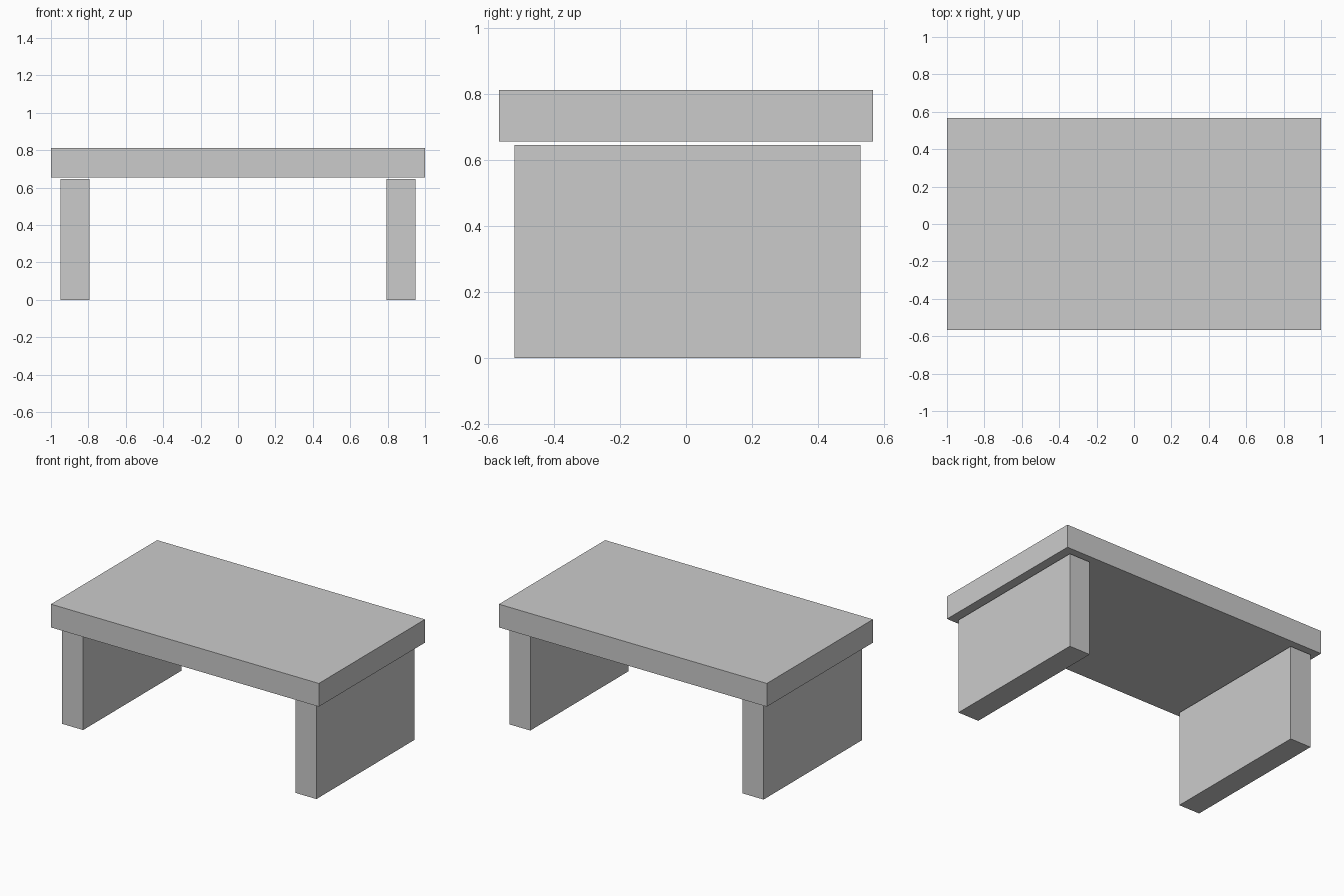
import bpy

if "Cube" in bpy.data.objects:
    bpy.data.objects.remove(bpy.data.objects["Cube"])


def box(name, lo, hi):
    """Axis-aligned box between two corners."""
    centre = [(a + b) / 2 for a, b in zip(lo, hi)]
    bpy.ops.mesh.primitive_cube_add(size=1, location=centre)
    obj = bpy.context.object
    obj.name = name
    obj.scale = [b - a for a, b in zip(lo, hi)]
    bpy.ops.object.transform_apply(location=False, rotation=False, scale=True)
    return obj


# Thick slab top
box("table_top", (-1, -0.566, 0.655), (1, 0.566, 0.812))

# Panel legs, ending just below the top
LEG_IN, LEG_OUT = 0.793, 0.949
box("left_leg", (-LEG_OUT, -0.519, 0), (-LEG_IN, 0.528, 0.645))
box("right_leg", (LEG_IN, -0.519, 0), (LEG_OUT, 0.528, 0.645))
